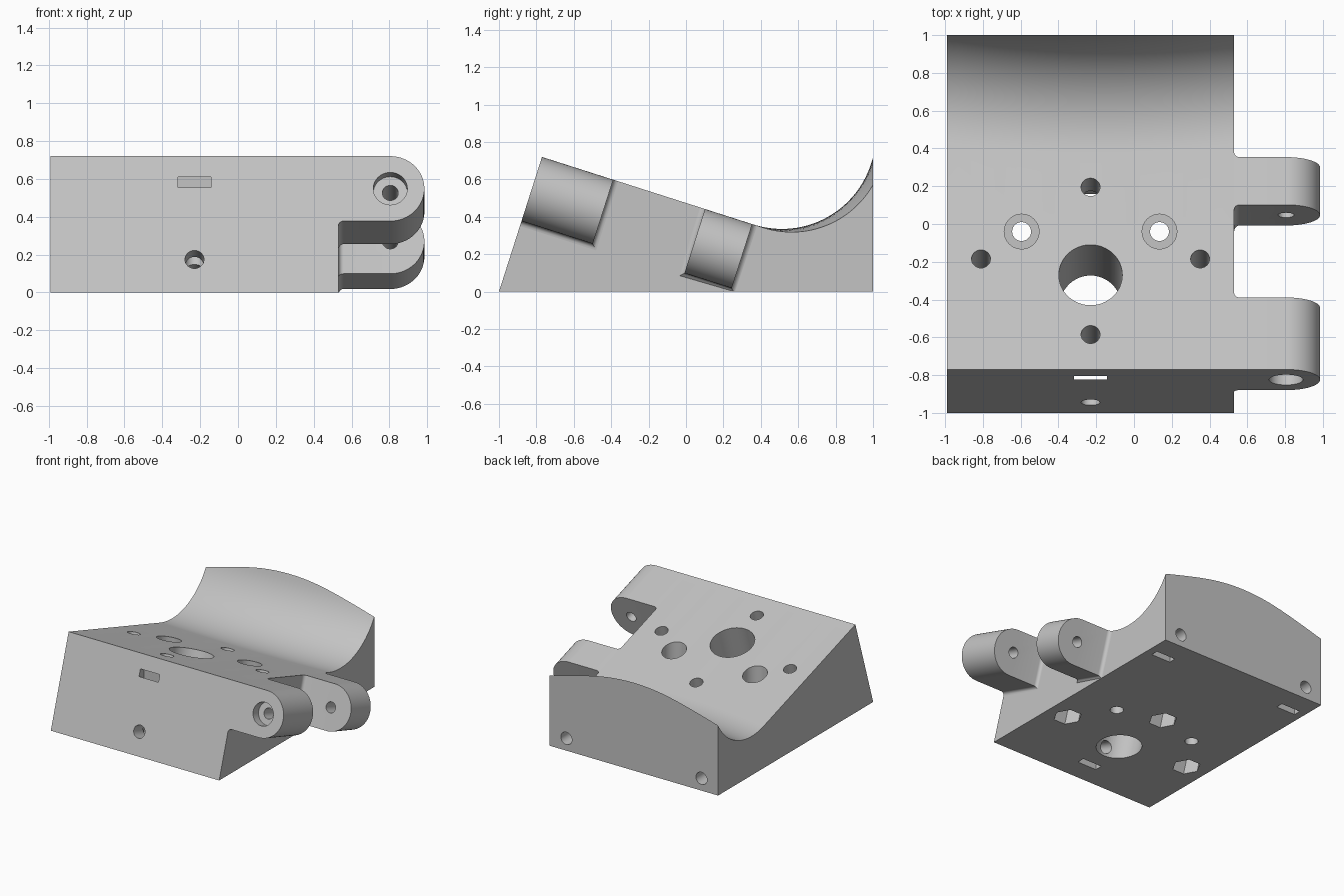
import bpy, bmesh, math
from mathutils import Matrix, Vector

old = bpy.data.objects.get("Cube")
if old:
    bpy.data.objects.remove(old, do_unlink=True)

grey = bpy.data.materials.new("light_grey")
grey.use_nodes = True
grey.diffuse_color = (0.55, 0.55, 0.55, 1)
grey.node_tree.nodes["Principled BSDF"].inputs["Base Color"].default_value = (0.55, 0.55, 0.55, 1)

# Tilted frame: a runs down the sloping deck, b is its normal
TILT = math.atan2(0.23, 0.72)
S, C = math.sin(TILT), math.cos(TILT)
LEFT, RIGHT, MID = 0.53, -0.99, -0.23


def tilted(x, a, b):
    return Vector((x, -0.77 + a * C + b * S, 0.72 - a * S + b * C))


def make(name, bm):
    mesh = bpy.data.meshes.new(name)
    bm.to_mesh(mesh)
    bm.free()
    mesh.materials.append(grey)
    obj = bpy.data.objects.new(name, mesh)
    bpy.context.collection.objects.link(obj)
    return obj


def loft(name, sections):
    bm = bmesh.new()
    rows = [[bm.verts.new(p) for p in sec] for sec in sections]
    n = len(rows[0])
    for r, s in zip(rows, rows[1:]):
        for i in range(n):
            j = (i + 1) % n
            bm.faces.new((r[i], r[j], s[j], s[i]))
    bm.faces.new(rows[0])
    bm.faces.new(rows[-1])
    bmesh.ops.remove_doubles(bm, verts=bm.verts, dist=1e-5)
    bmesh.ops.recalc_face_normals(bm, faces=bm.faces)
    return make(name, bm)


def cut(target, cutter):
    mod = target.modifiers.new("cut", 'BOOLEAN')
    mod.operation = 'DIFFERENCE'
    mod.solver = 'EXACT'
    mod.object = cutter
    cutter.hide_render = True
    bpy.context.view_layer.objects.active = target
    bpy.ops.object.modifier_apply(modifier=mod.name)
    bpy.data.objects.remove(cutter, do_unlink=True)


def drill(target, start, end, radius, sides=40):
    start, end = Vector(start), Vector(end)
    lz = (end - start).normalized()
    ly = Vector((1, 0, 0))
    mat = Matrix((ly.cross(lz), ly, lz)).transposed().to_4x4()
    mat.translation = (start + end) / 2
    bm = bmesh.new()
    bmesh.ops.create_cone(bm, cap_ends=True, segments=sides, radius1=radius,
                          radius2=radius, depth=(end - start).length, matrix=mat)
    cut(target, make("drill_cutter", bm))


def slot(target, x, y0, y1, top):
    bm = bmesh.new()
    size = Matrix.Diagonal((0.175, y1 - y0, top + 0.1, 1))
    place = Matrix.Translation((x, (y0 + y1) / 2, (top - 0.1) / 2))
    bmesh.ops.create_cube(bm, size=1, matrix=place @ size)
    cut(target, make("slot_cutter", bm))


# Body: sloping deck that sweeps up into a bowed rear wall
def body_section(x, steps=28, r=0.5):
    a0 = 1.187 + 0.055 * ((x - MID) / 0.76) ** 2

    def wall(t):
        if t < math.pi / 2:
            return tilted(x, a0 + r * math.sin(t), r - r * math.cos(t))
        return tilted(x, a0 + r, r + r * (t - math.pi / 2))

    lo, hi = 0.0, 3.0
    for _ in range(40):
        t = (lo + hi) / 2
        lo, hi = (t, hi) if wall(t).y < 1 else (lo, t)
    pts = [wall(lo * k / steps) for k in range(steps + 1)]
    return [Vector((x, 1, 0)), Vector((x, -1, 0)), tilted(x, 0, 0)] + pts


SLICES = 24
body = loft("body", [body_section(RIGHT + (LEFT - RIGHT) * i / SLICES)
                     for i in range(SLICES + 1)])


# Hinge lugs: rounded ends, small fillets at the root
def lug(name, a_front, a_back, flush_front):
    half, fillet, pivot = 0.18, 0.028, 0.805
    spans = []
    for k in range(7):
        t = math.pi / 2 * k / 6
        spans.append((LEFT + fillet * (1 - math.cos(t)), half, fillet * (1 - math.sin(t))))
    for k in range(21):
        t = math.pi / 2 * k / 20
        spans.append((pivot + half * math.sin(t), half * math.cos(t), 0))
    sections = []
    for x, h, e in spans:
        f = a_front - (0 if flush_front else e)
        top, low = h - half, -h - half - e
        sec = [tilted(x, f, top), tilted(x, a_back + e, top),
               tilted(x, a_back + e, low), tilted(x, f, low)]
        for p in sec:
            p.z = max(p.z, 0)
        sections.append(sec)
    obj = loft(name, sections)
    drill(obj, tilted(pivot, -0.2, -half), tilted(pivot, 1.5, -half), 0.042)
    if flush_front:
        drill(obj, tilted(pivot, -0.2, -half), tilted(pivot, 0.075, -half), 0.09)
    return obj


front_lug = lug("front_lug", 0, 0.40, True)
rear_lug = lug("rear_lug", 0.915, 1.18, False)


# Holes square to the deck
def deck_a(y):
    return (y + 0.77) / C


a = deck_a(-0.27)
drill(body, tilted(MID, a, 0.2), tilted(MID, a, -1), 0.168, 64)
for x, y in ((MID, 0.195), (MID - 0.58, -0.185), (MID + 0.58, -0.185)):
    a = deck_a(y)
    drill(body, tilted(x, a, 0.2), tilted(x, a, -1), 0.05)
    # Hexagonal nut pocket opening through the base
    drill(body, tilted(x, a, -1), tilted(x, a, 0.2 / C - a * -S / C - 0.72 / C), 0.105, 6)
a = deck_a(-0.585)
drill(body, tilted(MID, a, 0.2), tilted(MID, a, -0.62), 0.05)

# Upright counterbored holes
for side in (-1, 1):
    x = MID + side * 0.365
    drill(body, (x, -0.04, -0.1), (x, -0.04, 1), 0.05)
    drill(body, (x, -0.04, 0.25), (x, -0.04, 1), 0.092)
    # Rear screw holes with nut slots
    x = MID + side * 0.61
    drill(body, (x, 1.1, 0.1), (x, 0.62, 0.1), 0.05)
    slot(body, x, 0.765, 0.825, 0.19)

# Front screw hole and front nut slot
drill(body, tilted(MID, -0.1, -0.573), tilted(MID, 0.41, -0.573), 0.05)
slot(body, MID, -0.823, -0.76, 0.61)

# Smooth curved faces, keep edges crisp
for obj in (body, front_lug, rear_lug):
    bpy.ops.object.select_all(action='DESELECT')
    obj.select_set(True)
    bpy.context.view_layer.objects.active = obj
    bpy.ops.object.shade_smooth_by_angle(angle=math.radians(25))
